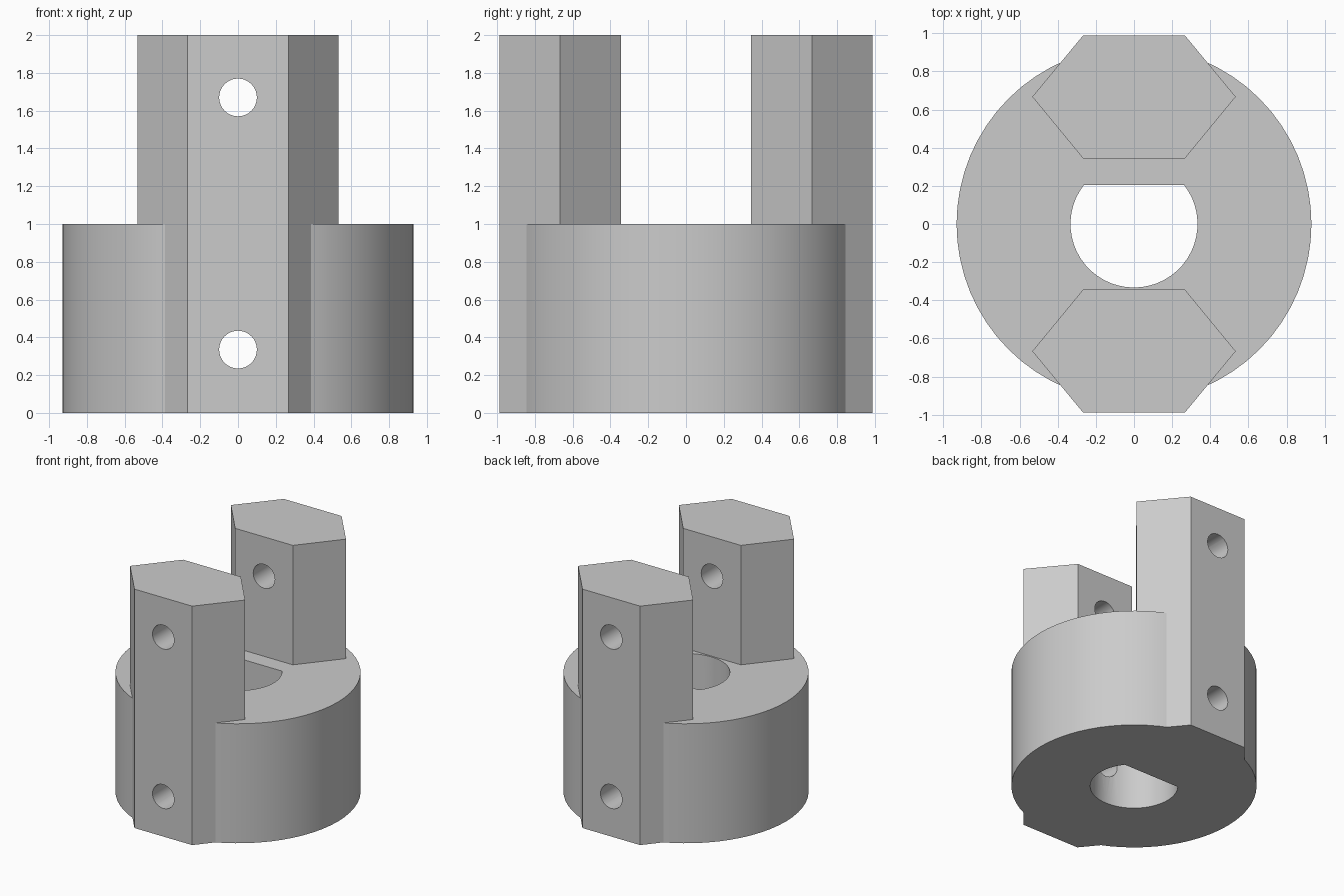
import bpy, bmesh, math
from mathutils import Matrix

if "Cube" in bpy.data.objects:
    bpy.data.objects.remove(bpy.data.objects["Cube"])

grey = bpy.data.materials.new("light_grey")
grey.diffuse_color = (0.6, 0.6, 0.6, 1)
grey.use_nodes = True
grey.node_tree.nodes["Principled BSDF"].inputs["Base Color"].default_value = grey.diffuse_color


def prism(name, profile, z0, z1, matrix=Matrix()):
    """Extrude a counter-clockwise xy profile from z0 to z1."""
    bm = bmesh.new()
    face = bm.faces.new([bm.verts.new((x, y, z0)) for x, y in profile])
    ext = bmesh.ops.extrude_face_region(bm, geom=[face])
    top = [g for g in ext["geom"] if isinstance(g, bmesh.types.BMVert)]
    bmesh.ops.translate(bm, verts=top, vec=(0, 0, z1 - z0))
    bmesh.ops.recalc_face_normals(bm, faces=bm.faces)
    bm.transform(matrix)
    mesh = bpy.data.meshes.new(name)
    bm.to_mesh(mesh)
    bm.free()
    mesh.materials.append(grey)
    ob = bpy.data.objects.new(name, mesh)
    bpy.context.collection.objects.link(ob)
    return ob


def arc(r, a0, a1, n):
    return [(r * math.cos(a0 + (a1 - a0) * i / n), r * math.sin(a0 + (a1 - a0) * i / n))
            for i in range(n + 1)]


def combine(target, tool, operation):
    bpy.context.view_layer.objects.active = target
    mod = target.modifiers.new("cut", 'BOOLEAN')
    mod.object, mod.operation, mod.solver = tool, operation, 'EXACT'
    bpy.ops.object.modifier_apply(modifier=mod.name)
    bpy.data.objects.remove(tool)


# Round hub
coupling = prism("shaft_coupling", arc(0.93, 0, 2 * math.pi, 64)[:-1], 0, 1)

# Two full-height hexagonal prongs, front and back
for s in (-1, 1):
    hexagon = [(0.533, 0.667), (0.267, 0.988), (-0.267, 0.988),
               (-0.533, 0.667), (-0.267, 0.344), (0.267, 0.344)]
    combine(coupling, prism("prong", [(x, s * y) for x, y in hexagon], 0, 2), 'UNION')

# D-shaped bore, flat towards the back
flat = math.asin(0.205 / 0.333)
bore = arc(0.333, math.pi - flat, 2 * math.pi + flat, 36)
combine(coupling, prism("bore_cutter", bore, -0.2, 1.2), 'DIFFERENCE')

# Screw holes running front to back through both prongs
for z in (0.335, 1.67):
    place = Matrix.Translation((0, 0, z)) @ Matrix.Rotation(math.pi / 2, 4, 'X')
    hole = prism("screw_hole_cutter", arc(0.1, 0, 2 * math.pi, 32)[:-1], -1.3, 1.3, place)
    combine(coupling, hole, 'DIFFERENCE')

# Smooth the round walls, keep the edges sharp
bpy.ops.object.select_all(action='DESELECT')
coupling.select_set(True)
bpy.context.view_layer.objects.active = coupling
bpy.ops.object.shade_smooth_by_angle(angle=math.radians(20))
